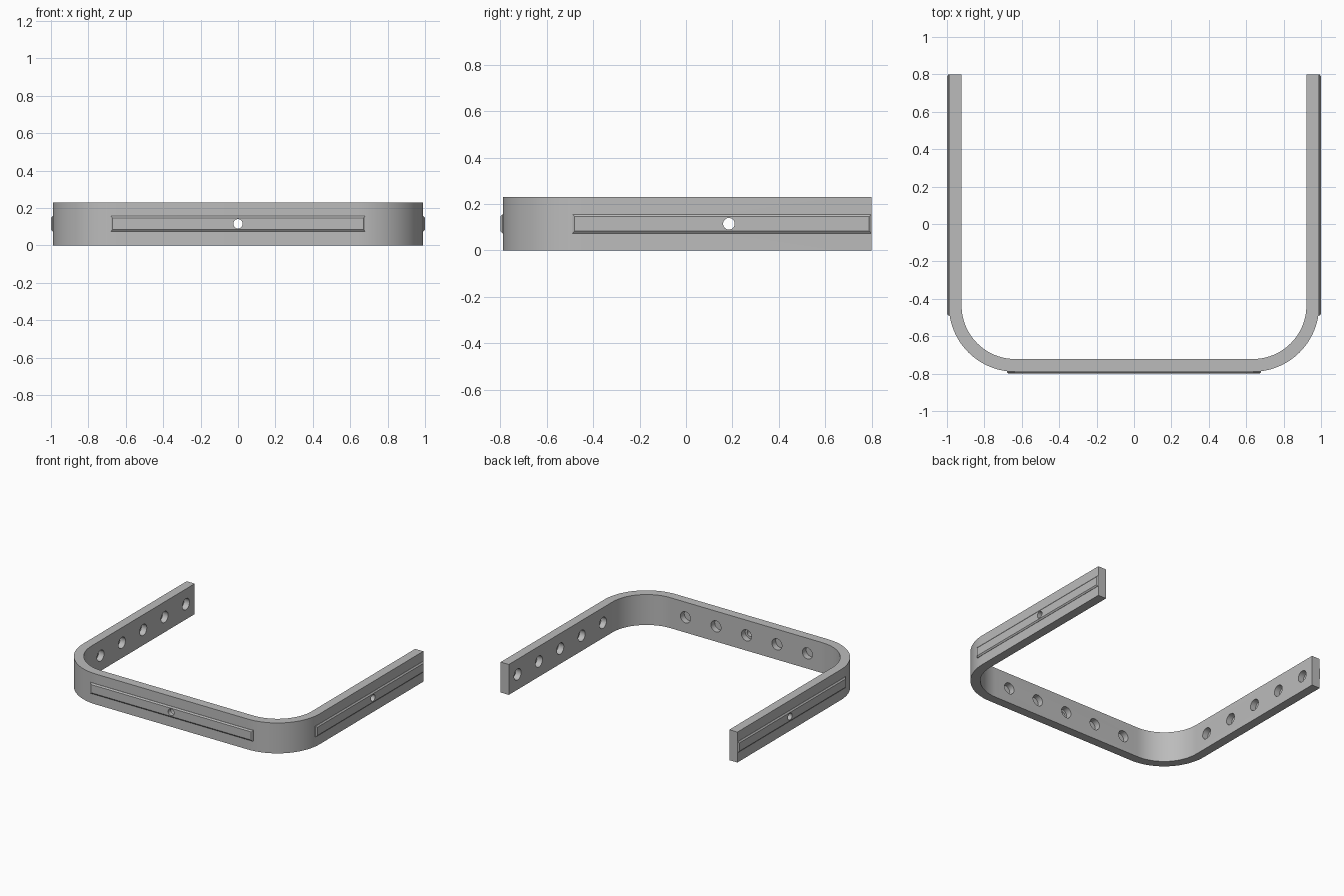
import bpy, bmesh, math
from mathutils import Matrix, Vector

cube = bpy.data.objects.get("Cube")
if cube:
    bpy.data.objects.remove(cube, do_unlink=True)

H, OUT, THICK = 0.23, 0.99, 0.068       # band height, half width, thickness
FRONT, BACK, RADIUS = -0.79, 0.80, 0.355
MID = H / 2
ARM_Y, PITCH = 0.185, 0.255             # arm hole centre, hole spacing

grey = bpy.data.materials.new("grey")
grey.use_nodes = True
grey.diffuse_color = (0.5, 0.5, 0.5, 1)
grey.node_tree.nodes["Principled BSDF"].inputs["Base Color"].default_value = (0.5, 0.5, 0.5, 1)


def make(name, bm):
    bmesh.ops.recalc_face_normals(bm, faces=bm.faces)
    me = bpy.data.meshes.new(name)
    bm.to_mesh(me)
    bm.free()
    me.materials.append(grey)
    ob = bpy.data.objects.new(name, me)
    bpy.context.collection.objects.link(ob)
    return ob


def activate(ob):
    bpy.ops.object.select_all(action='DESELECT')
    ob.select_set(True)
    bpy.context.view_layer.objects.active = ob


def cut(ob, cutter):
    activate(ob)
    mod = ob.modifiers.new("holes", 'BOOLEAN')
    mod.operation, mod.solver, mod.object = 'DIFFERENCE', 'EXACT', cutter
    bpy.ops.object.modifier_apply(modifier=mod.name)


def u_path(inset, steps=24):
    """Open U outline from the left arm round to the right arm."""
    r, cx, cy = RADIUS - inset, OUT - RADIUS, FRONT + RADIUS
    half = [(OUT - inset, BACK)]
    for i in range(steps + 1):
        a = math.pi / 2 * i / steps
        half.append((cx + r * math.cos(a), cy - r * math.sin(a)))
    return half + [(-x, y) for x, y in reversed(half)]


# Band: U profile extruded upwards
bm = bmesh.new()
outline = u_path(0) + u_path(THICK)[::-1]
face = bm.faces.new([bm.verts.new((x, y, 0)) for x, y in outline])
up = bmesh.ops.extrude_face_region(bm, geom=[face])
bmesh.ops.translate(bm, vec=(0, 0, H),
                    verts=[v for v in up["geom"] if isinstance(v, bmesh.types.BMVert)])
band = make("band", bm)

# Sides: centre on the outer face, outward direction, plate centre and length
walls = [
    ("front", Vector((0, FRONT, MID)), Vector((0, -1, 0)), 0, 1.36),
    ("left", Vector((OUT, ARM_Y, MID)), Vector((1, 0, 0)), -0.03, 1.29),
    ("right", Vector((-OUT, ARM_Y, MID)), Vector((-1, 0, 0)), -0.03, 1.29),
]


def cylinder(bm, centre, axis, radius, depth):
    rot = axis.to_track_quat('Z', 'Y').to_matrix().to_4x4()
    bmesh.ops.create_cone(bm, cap_ends=True, segments=32, radius1=radius, radius2=radius,
                          depth=depth, matrix=Matrix.Translation(centre) @ rot)


# Hole cutters: shallow sockets inside, a small hole right through the middle
sockets, through = bmesh.new(), bmesh.new()
for name, pos, out, shift, length in walls:
    along = Vector((abs(out.y), abs(out.x), 0))
    for i in range(-2, 3):
        cylinder(sockets, pos - out * THICK + along * PITCH * i, out, 0.042, 0.09)
    cylinder(through, pos, out, 0.025, 0.3)
socket_cutter = make("socket_cutter", sockets)
through_cutter = make("through_cutter", through)
cut(band, socket_cutter)
cut(band, through_cutter)

# Raised strips with chamfered rims on the outer faces
parts = [band]
for name, pos, out, shift, length in walls:
    along = Vector((abs(out.y), abs(out.x), 0))
    bm = bmesh.new()
    rings = []
    for lift, inset in ((-0.02, 0), (0.002, 0), (0.01, 0.01)):
        ring = []
        for sx, sz in ((-1, -1), (1, -1), (1, 1), (-1, 1)):
            p = pos + out * lift + along * (shift + sx * (length / 2 - inset))
            ring.append(bm.verts.new(p + Vector((0, 0, sz * (0.041 - inset)))))
        rings.append(ring)
    for a, b in zip(rings, rings[1:]):
        for i in range(4):
            j = (i + 1) % 4
            bm.faces.new((a[i], a[j], b[j], b[i]))
    bm.faces.new(rings[0][::-1])
    bm.faces.new(rings[-1])
    strip = make(name + "_strip", bm)
    cut(strip, through_cutter)
    parts.append(strip)

for cutter in (socket_cutter, through_cutter):
    bpy.data.objects.remove(cutter, do_unlink=True)

for ob in parts:
    activate(ob)
    bpy.ops.object.shade_smooth_by_angle(angle=math.radians(30))
